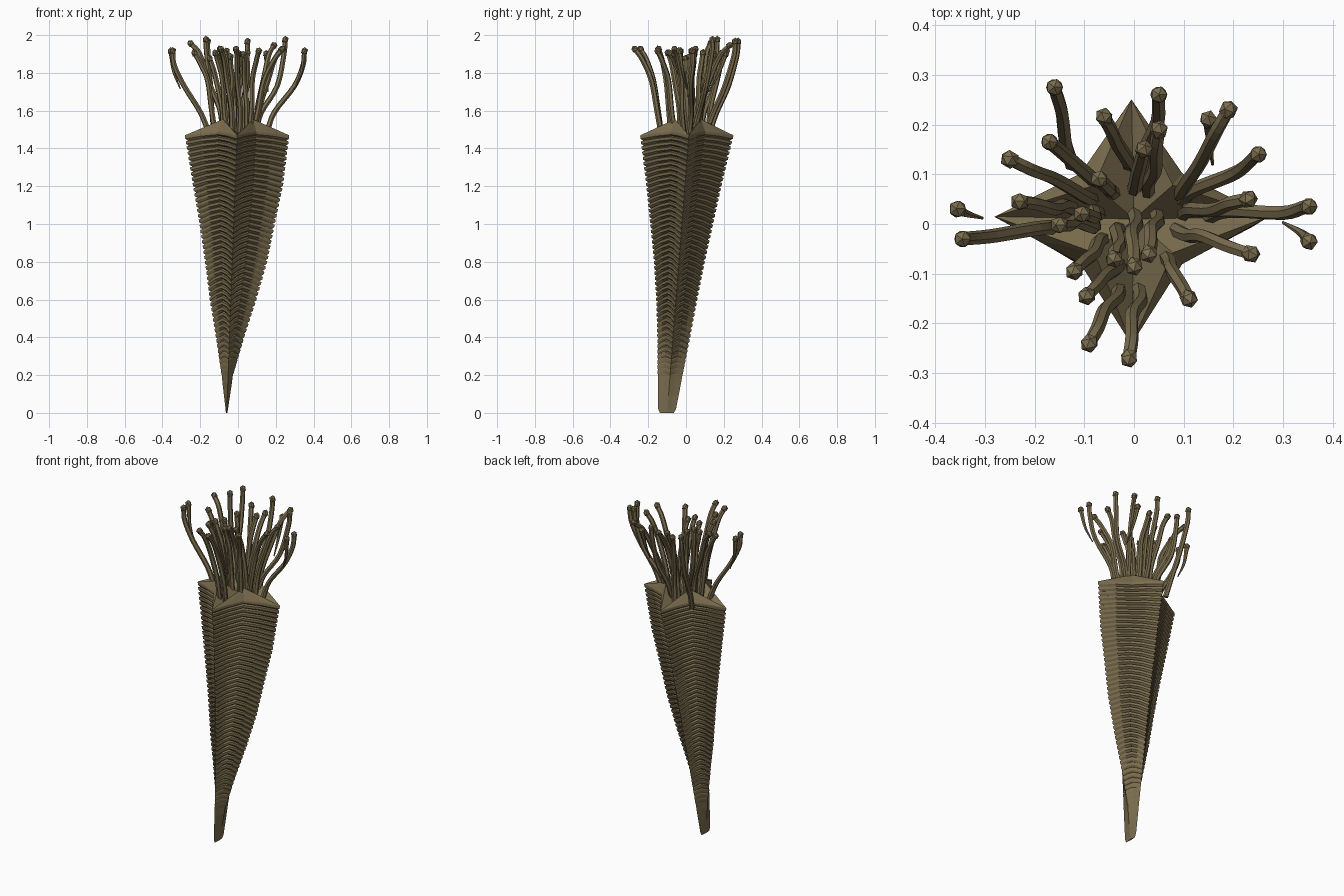
import bpy, bmesh, math, random
from mathutils import Vector

if "Cube" in bpy.data.objects:
    bpy.data.objects.remove(bpy.data.objects["Cube"])

random.seed(4)
mat = bpy.data.materials.new("olive brown")
mat.diffuse_color = (0.2, 0.155, 0.078, 1)
mat.use_nodes = True
mat.node_tree.nodes["Principled BSDF"].inputs["Base Color"].default_value = mat.diffuse_color


def make_object(name, bm):
    bmesh.ops.recalc_face_normals(bm, faces=bm.faces)
    me = bpy.data.meshes.new(name)
    bm.to_mesh(me)
    bm.free()
    me.materials.append(mat)
    ob = bpy.data.objects.new(name, me)
    bpy.context.collection.objects.link(ob)
    return ob


# height, left, right, front, back extents of the four-cornered shell
PROFILE = [(0, -.064, -.056, -.138, -.065), (.02, -.066, -.053, -.147, -.053),
           (.2, -.087, -.026, -.15, -.018), (.4, -.117, .033, -.152, .022),
           (.6, -.15, .098, -.158, .06), (.8, -.175, .155, -.17, .1),
           (1.0, -.204, .195, -.19, .144), (1.2, -.238, .238, -.21, .188),
           (1.47, -.282, .272, -.243, .252)]


def extents(z):
    for a, b in zip(PROFILE, PROFILE[1:]):
        if z <= b[0] + 1e-6:
            t = (z - a[0]) / (b[0] - a[0])
            return [p + (q - p) * t for p, q in zip(a[1:], b[1:])]
    return list(PROFILE[-1][1:])


def section(z, inset):
    """Four pointed corners; each face arches up to a recessed crease."""
    l, r, f, b = extents(z)
    t = z / 1.47
    cx, cy = -.06 + .055 * t, -.1 + .115 * t
    cx = min(max(cx, l + .003), r - .003)
    k = .5 - .13 * t
    lift = .022 * t + .03 * math.sin(math.pi * t) * min(1, t * 3)
    ends = [Vector(p) for p in ((r, cy, z), (cx, b, z), (l, cy, z), (cx, f, z))]
    c = Vector((cx, cy, z))
    up = Vector((0, 0, lift))
    pts = []
    for i in range(4):
        p, q = ends[i], ends[(i + 1) % 4]
        crease = c + k * (p + q - 2 * c)
        pts += [p, (p + crease) / 2 + .65 * up, crease + up, (q + crease) / 2 + .65 * up]
    out = []
    for p in pts:
        d = Vector((p.x - cx, p.y - cy, 0))
        d *= max(.6, 1 - inset / max(d.length, 1e-4))
        out.append(Vector((cx + d.x, cy + d.y, p.z)))
    return out


# ribbed shell: stacked rounded ribs fading out near the foot
levels = [(0, 0), (.02, 0), (.09, 0), (.16, 0)]
RIBS = 46
pitch = (1.47 - .2) / RIBS
for n in range(RIBS):
    z = .2 + n * pitch
    depth = .013 * min(1, max(.1, (z - .2) / .35))
    levels += [(z, depth), (z + .3 * pitch, 0), (z + .8 * pitch, 0)]
levels.append((1.47, .002))

bm = bmesh.new()
rings = [[bm.verts.new(p) for p in section(z, d)] for z, d in levels]
for a, b in zip(rings, rings[1:]):
    for i in range(16):
        j = (i + 1) % 16
        bm.faces.new((a[i], a[j], b[j], b[i]))
bm.faces.new(rings[0])

# four folded flaps closing the mouth
top = rings[-1]
centre = bm.verts.new((0, .01, 1.48))
apexes = [bm.verts.new((x, y, 1.555)) for x, y in
          ((.078, .078), (-.08, .078), (-.08, -.058), (.078, -.058))]
for i, apex in enumerate(apexes):
    rim = [top[(4 * i + k) % 16] for k in range(5)]
    for p, q in zip(rim, rim[1:]):
        bm.faces.new((p, q, apex))
    bm.faces.new((rim[4], centre, apex))
    bm.faces.new((centre, rim[0], apex))
make_object("ribbed_shell", bm)


def spline(pts, steps=4):
    """Catmull-Rom samples through the points."""
    p = [2 * pts[0] - pts[1]] + pts + [2 * pts[-1] - pts[-2]]
    out = []
    for i in range(1, len(p) - 2):
        for s in range(steps):
            t = s / steps
            out.append(.5 * (2 * p[i] + (p[i + 1] - p[i - 1]) * t
                       + (2 * p[i - 1] - 5 * p[i] + 4 * p[i + 1] - p[i + 2]) * t * t
                       + (3 * p[i] - p[i - 1] - 3 * p[i + 1] + p[i + 2]) * t ** 3))
    return out + [pts[-1]]


def tentacle(bm, pts, r0, r1, sides=6):
    """Tapered stalk with a faceted bulb turned along its end."""
    path = spline(pts)
    loops = []
    for i, p in enumerate(path):
        d = (path[min(i + 1, len(path) - 1)] - path[max(i - 1, 0)]).normalized()
        u = d.cross(Vector((.31, .95, .02))).normalized()
        v = d.cross(u)
        r = r0 + (r1 - r0) * i / (len(path) - 1)
        loops.append([bm.verts.new(p + r * (math.cos(a) * u + math.sin(a) * v))
                      for a in (2 * math.pi * k / sides for k in range(sides))])
    for a, b in zip(loops, loops[1:]):
        for k in range(sides):
            j = (k + 1) % sides
            bm.faces.new((a[k], a[j], b[j], b[k]))
    bm.faces.new(loops[0])
    bm.faces.new(loops[-1])
    ball = bmesh.ops.create_icosphere(bm, subdivisions=1, radius=.019)["verts"]
    turn = Vector((0, 0, 1)).rotation_difference(d)
    for v in ball:
        v.co.z *= 1.15
        v.co = turn @ v.co + path[-1]


# bulb x, y, top z, then base x, y, and whether the end hooks outward
STALKS = [(-.16, .275, 1.99, -.125, .12, 0), (.05, .26, 1.99, .02, .1, 0),
          (.19, .23, 1.97, .09, .05, 1), (.25, .14, 2.0, .09, .04, 0),
          (.352, .035, 1.94, .15, .015, 0), (-.345, -.03, 1.94, -.15, -.005, 0),
          (-.25, .13, 1.98, -.08, .05, 1), (-.17, .165, 2.0, -.07, .08, 0),
          (-.06, .215, 1.94, -.01, .12, 1), (.05, .19, 1.93, .03, .06, 1),
          (.02, .15, 1.92, .0, .07, 1), (-.07, .09, 1.93, -.04, .06, 1),
          (-.23, .045, 1.93, -.12, .03, 1), (-.105, .02, 1.91, -.07, .02, 1),
          (.23, .05, 1.95, .1, .02, 1), (.235, -.06, 1.95, .08, -.01, 1),
          (.11, -.15, 1.94, .06, -.06, 1), (0, -.085, 1.93, .0, .02, 1),
          (.03, -.06, 1.92, .045, .02, 1), (-.04, -.07, 1.91, -.03, -.01, 1),
          (-.12, -.095, 1.93, -.06, -.03, 1), (-.095, -.145, 1.95, -.03, -.08, 1),
          (-.09, -.24, 1.95, -.03, -.13, 1), (-.01, -.27, 1.95, .01, -.13, 1),
          (-.15, -.002, 1.9, -.08, 0, 1)]
bm = bmesh.new()
for x, y, z, bx, by, hook in STALKS:
    d = Vector((x - bx, y - by, 0))
    base, w = Vector((bx, by, 1.47)), random.uniform(-.008, .008)
    bends = ((.14, .14), (.42, .29), (.72, z - 1.55)) if hook else \
        ((.24, .12), (.7, .26), (.96, z - 1.57))
    path = [base] + [base + f * d + Vector((0, 0, h)) for f, h in bends]
    path[1] += Vector((w, -w, 0))
    path[2] += Vector((-w, w, 0))
    tentacle(bm, path + [Vector((x, y, z - .025))], .015, .0135)
make_object("tentacles", bm)

# short loose tips that taper to a point below
bm = bmesh.new()
for x, y, z, px, py in ((.352, -.035, 1.915, .3, .003), (-.355, .03, 1.915, -.305, .012),
                        (.15, .21, 1.9, .158, .12)):
    a, b = Vector((px, py, z - .2)), Vector((x, y, z))
    tentacle(bm, [a, a.lerp(b, .55) + Vector((.15 * (b.x - a.x), 0, -.02)), b], .003, .0135)
make_object("loose_tentacle_tips", bm)
